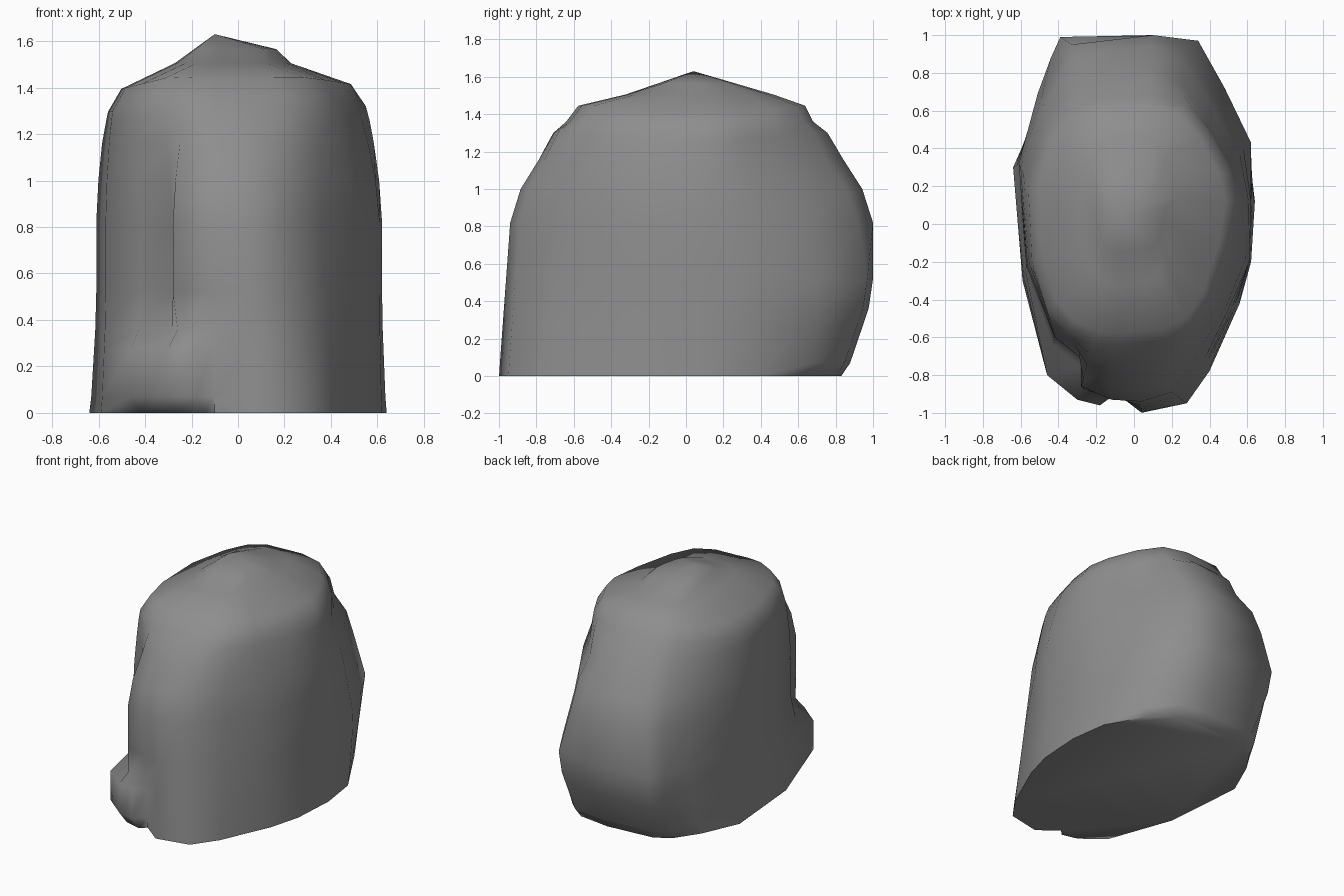
import bpy, bmesh
from mathutils import Vector

if "Cube" in bpy.data.objects:
    bpy.data.objects.remove(bpy.data.objects["Cube"])

# Plan outlines (x, y), counter-clockwise from the front: ground, widest girth, shoulder
GROUND = [(.04, -1), (.28, -.95), (.40, -.78), (.56, -.42), (.62, -.2), (.64, .12),
          (.60, .40), (.45, .66), (.28, .80), (.05, .83), (-.30, .80), (-.41, .73),
          (-.52, .57), (-.64, .30), (-.59, -.30), (-.46, -.80), (-.30, -.93),
          (-.18, -.96), (-.10, -.89)]
GIRTH = [(.04, -.94), (.20, -.89), (.36, -.68), (.50, -.45), (.61, -.2), (.62, .12),
         (.62, .43), (.48, .72), (.34, .97), (.10, 1), (-.39, .99), (-.44, .88),
         (-.51, .69), (-.61, .32), (-.57, -.22), (-.42, -.60), (-.28, -.71),
         (-.28, -.86), (-.12, -.93)]
SHOULDER = [(0, -.63), (.18, -.62), (.32, -.55), (.42, -.40), (.51, -.12), (.55, .12),
            (.51, .28), (.40, .48), (.27, .63), (.08, .68), (-.23, .66), (-.35, .58),
            (-.46, .47), (-.56, .20), (-.54, -.20), (-.46, -.46), (-.35, -.57),
            (-.22, -.63), (-.10, -.64)]
CROWN = [(x * .45 - .02, y * .6 + .06) for x, y in SHOULDER]
APEX = (-.10, .04)
PEAK = [(.10, .04) if 1 < i < 9 else APEX for i in range(len(GROUND))]
SHARD = (15, 16, 17)          # outline points of the low shard at the front left
# Back corners bulge low down, so they are drawn in above mid height
BACK_INSET = {6: (-.04, -.03), 7: (-.055, -.05), 8: (-.06, -.05),
              10: (.06, -.04), 11: (.04, -.04), 12: (.02, -.02)}

# Cross-sections: height, lower outline, upper outline, blend
LEVELS = [(0.01, GROUND, GIRTH, 0), (.07, GROUND, GIRTH, .28), (.28, GROUND, GIRTH, .70),
          (.36, GROUND, GIRTH, .86), (.52, GROUND, GIRTH, 1), (.82, GROUND, GIRTH, 1),
          (1.0, GIRTH, SHOULDER, .18), (1.16, GIRTH, SHOULDER, .5),
          (1.30, GIRTH, SHOULDER, .76), (1.36, GIRTH, SHOULDER, 1),
          (1.445, SHOULDER, CROWN, .2), (1.505, CROWN, PEAK, 0), (1.565, CROWN, PEAK, .48)]


def section_point(i, z, low, high, t):
    """Point i of a section; the front rises straight and the shoulders droop."""
    if low is GROUND:
        if i in SHARD:
            t = min(max((z - .28) / .10, 0), 1)
        elif low[i][1] < -.3:
            t = z / .82
    p = Vector(low[i]).lerp(Vector(high[i]), t)
    if i in SHARD and z < .05:                      # undercut foot of the shard
        p += Vector((.04, .03))
    if .8 < z < 1.31 and i in BACK_INSET:
        p += Vector(BACK_INSET[i]) * (1 if z < 1.2 else .5)
    if z > 1.25:
        z -= (.25 if p.x < 0 else .16) * max(abs(p.x) - .3, 0)
    return p.x, p.y, max(z - .01, 0) if z < .02 else z


# Boulder: loft the sections, then close the base and the crown
bm = bmesh.new()
n = len(GROUND)
rings = [[bm.verts.new(section_point(i, *level)) for i in range(n)] for level in LEVELS]
for low, high in zip(rings, rings[1:]):
    for i in range(n):
        j = (i + 1) % n
        bm.faces.new((low[i], low[j], high[j], high[i]))
bm.faces.new(rings[0][::-1])
apex = bm.verts.new((*APEX, 1.63))
for i in range(n):
    bm.faces.new((rings[-1][i], rings[-1][(i + 1) % n], apex))
bmesh.ops.remove_doubles(bm, verts=bm.verts, dist=.0005)
bmesh.ops.recalc_face_normals(bm, faces=bm.faces)

mesh = bpy.data.meshes.new("boulder")
bm.to_mesh(mesh)
bm.free()
boulder = bpy.data.objects.new("boulder", mesh)
bpy.context.collection.objects.link(boulder)

# Dark grey stone
stone = bpy.data.materials.new("dark_stone")
stone.diffuse_color = (.27, .27, .27, 1)
stone.use_nodes = True
stone.node_tree.nodes["Principled BSDF"].inputs["Base Color"].default_value = stone.diffuse_color
mesh.materials.append(stone)

# Soft shading with a crisp ground edge
bpy.context.view_layer.objects.active = boulder
boulder.select_set(True)
bpy.ops.object.shade_smooth_by_angle(angle=1.25)
